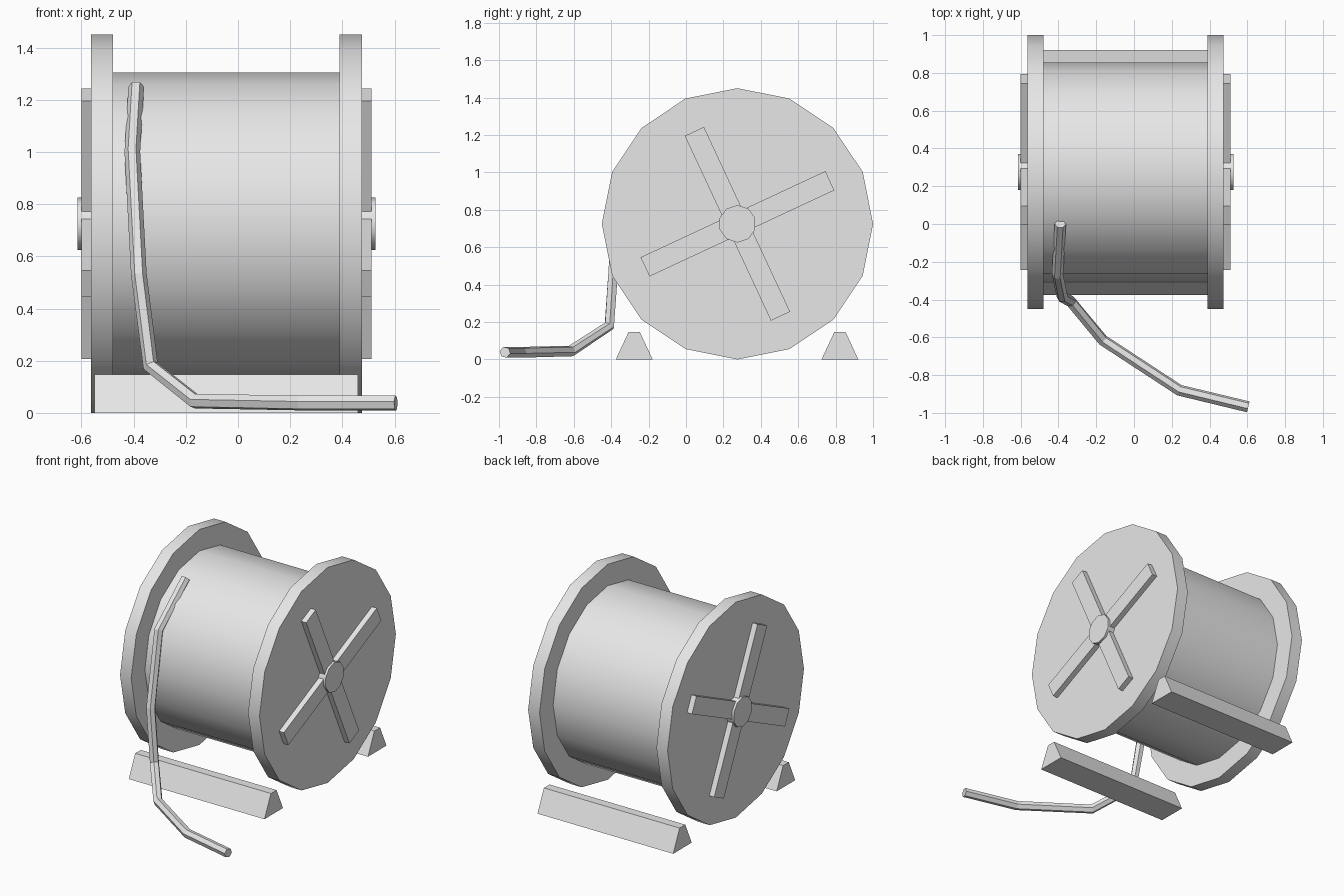
import bpy
import math
from mathutils import Matrix, Vector

cube = bpy.data.objects.get("Cube")
if cube:
    bpy.data.objects.remove(cube, do_unlink=True)

grey = bpy.data.materials.new("light_grey")
grey.use_nodes = True
grey.diffuse_color = (0.8, 0.8, 0.8, 1)
grey.node_tree.nodes["Principled BSDF"].inputs["Base Color"].default_value = (0.8, 0.8, 0.8, 1)

AXLE_Y, AXLE_Z = 0.275, 0.725


def finish(name, smooth=False):
    ob = bpy.context.object
    ob.name = name
    ob.data.materials.append(grey)
    if smooth:
        bpy.ops.object.shade_smooth_by_angle(angle=math.radians(40))
    return ob


def disc(name, x0, x1, radius, sides, smooth=True):
    """Cylinder along x on the axle, with one corner at the top."""
    bpy.ops.mesh.primitive_cylinder_add(vertices=sides, radius=radius, depth=x1 - x0)
    ob = finish(name)
    ob.data.transform(Matrix.Translation(((x0 + x1) / 2, AXLE_Y, AXLE_Z))
                      @ Matrix.Rotation(math.radians(90), 4, 'Z')
                      @ Matrix.Rotation(math.radians(90), 4, 'X'))
    if smooth:
        bpy.ops.object.shade_smooth_by_angle(angle=math.radians(40))


def plank(name, x0, x1, angle):
    """Flat bar across a flange, turned about the axle."""
    bpy.ops.mesh.primitive_cube_add(size=1)
    ob = finish(name)
    ob.data.transform(Matrix.Translation(((x0 + x1) / 2, AXLE_Y, AXLE_Z))
                      @ Matrix.Rotation(math.radians(angle), 4, 'X')
                      @ Matrix.Diagonal((x1 - x0, 1.09, 0.113, 1)))


def chock(name, y):
    """Long wedge with a narrow flat top."""
    bpy.ops.mesh.primitive_cube_add(size=1)
    ob = finish(name)
    for v in ob.data.vertices:
        top = v.co.z > 0
        v.co = Vector((-0.045 + v.co.x * 1.01,
                       y + v.co.y * (0.06 if top else 0.197),
                       0.147 if top else 0))


# Reel
disc("drum", -0.485, 0.395, 0.58, 16)
disc("right_flange", -0.563, -0.48, 0.725, 16)
disc("left_flange", 0.39, 0.475, 0.725, 16)
disc("right_hub", -0.615, -0.56, 0.1, 10)
disc("left_hub", 0.47, 0.527, 0.1, 10)

# Crossed planks on both flanges
for side, x0, x1 in (("right", -0.6, -0.56), ("left", 0.47, 0.512)):
    for label, angle in (("long", 25), ("cross", 115)):
        plank(f"{side}_{label}_plank", x0, x1, angle)

# Chocks
chock("front_chock", -0.277)
chock("back_chock", 0.823)

# Loose cable end
path = [(-0.39, 0.0, 1.25), (-0.405, -0.265, 1.0), (-0.38, -0.385, 0.53),
        (-0.335, -0.41, 0.18), (-0.165, -0.615, 0.045),
        (0.24, -0.88, 0.038), (0.605, -0.968, 0.038)]
curve = bpy.data.curves.new("cable", 'CURVE')
curve.dimensions = '3D'
curve.bevel_depth = 0.03
curve.bevel_resolution = 1
curve.use_fill_caps = True
spline = curve.splines.new('POLY')
spline.points.add(len(path) - 1)
for point, co in zip(spline.points, path):
    point.co = (*co, 1)
spline.use_smooth = False
cable = bpy.data.objects.new("cable", curve)
bpy.context.collection.objects.link(cable)
bpy.ops.object.select_all(action='DESELECT')
cable.select_set(True)
bpy.context.view_layer.objects.active = cable
bpy.ops.object.convert(target='MESH')
finish("cable")
bpy.ops.object.shade_flat()
